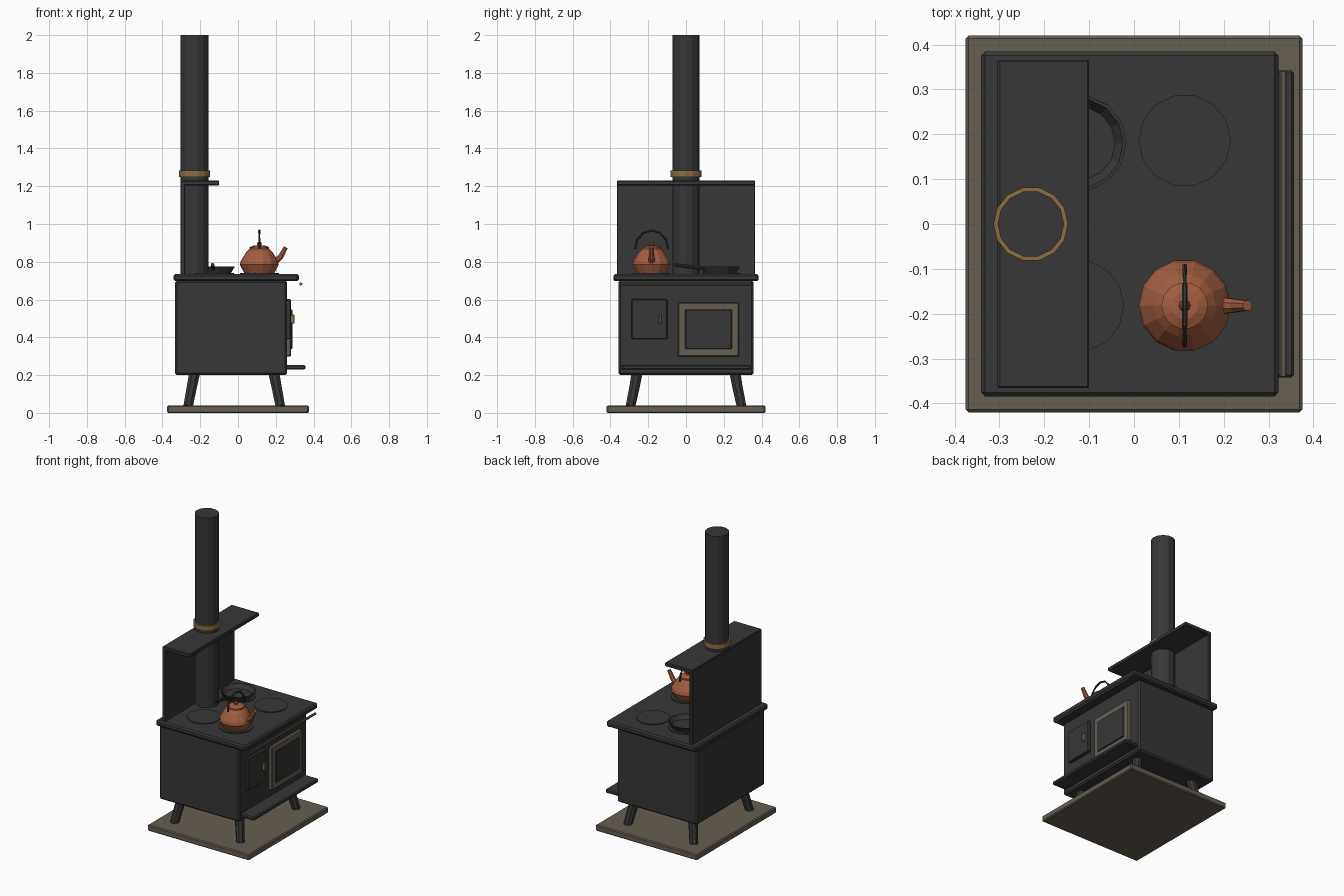
import bpy, bmesh, math
from mathutils import Vector

if "Cube" in bpy.data.objects:
    bpy.data.objects.remove(bpy.data.objects["Cube"], do_unlink=True)


def material(name, rgb):
    m = bpy.data.materials.new(name)
    m.use_nodes = True
    m.diffuse_color = (*rgb, 1)
    m.node_tree.nodes["Principled BSDF"].inputs["Base Color"].default_value = (*rgb, 1)
    return m


IRON = material("cast iron", (0.038, 0.038, 0.038))
STONE = material("warm grey stone", (0.135, 0.112, 0.085))
BRASS = material("aged brass", (0.27, 0.155, 0.05))
COPPER = material("copper", (0.36, 0.11, 0.05))


def finish(name, bm, mat):
    bmesh.ops.recalc_face_normals(bm, faces=bm.faces)
    mesh = bpy.data.meshes.new(name)
    bm.to_mesh(mesh)
    bm.free()
    mesh.materials.append(mat)
    obj = bpy.data.objects.new(name, mesh)
    bpy.context.collection.objects.link(obj)
    return obj


def box(name, x, y, z, mat, bevel=0.006):
    """Chamfered box from (min, max) ranges."""
    bm = bmesh.new()
    bmesh.ops.create_cube(bm, size=1)
    for v in bm.verts:
        v.co = [(a + b) / 2 + c * (b - a) for (a, b), c in zip((x, y, z), v.co)]
    if bevel:
        bmesh.ops.bevel(bm, geom=bm.edges[:], offset=bevel, segments=1, affect='EDGES')
    return finish(name, bm, mat)


def lathe(name, center, profile, mat, sides=14):
    """Turn (radius, height) points around a vertical axis, closing both ends."""
    bm = bmesh.new()
    rings = []
    for r, z in profile:
        rings.append([bm.verts.new((center[0] + r * math.cos(math.tau * i / sides),
                                    center[1] + r * math.sin(math.tau * i / sides), z))
                      for i in range(sides)])
    for a, b in zip(rings, rings[1:]):
        for i in range(sides):
            j = (i + 1) % sides
            bm.faces.new((a[i], a[j], b[j], b[i]))
    bm.faces.new(rings[0])
    bm.faces.new(rings[-1])
    return finish(name, bm, mat)


def tube(name, points, radii, mat, sides=8):
    """Sweep a polygon along a path."""
    pts = [Vector(p) for p in points]
    bm = bmesh.new()
    rings = []
    for i, p in enumerate(pts):
        t = (pts[min(i + 1, len(pts) - 1)] - pts[max(i - 1, 0)]).normalized()
        ref = Vector((0, 1, 0)) if abs(t.y) < 0.7 else Vector((1, 0, 0))
        u = t.cross(ref).normalized()
        w = t.cross(u)
        rings.append([bm.verts.new(p + radii[i] * (u * math.cos(math.tau * (k + 0.5) / sides)
                                                   + w * math.sin(math.tau * (k + 0.5) / sides)))
                      for k in range(sides)])
    for a, b in zip(rings, rings[1:]):
        for k in range(sides):
            j = (k + 1) % sides
            bm.faces.new((a[k], a[j], b[j], b[k]))
    bm.faces.new(rings[0])
    bm.faces.new(rings[-1])
    return finish(name, bm, mat)


# Hearth, legs and firebox
box("hearth_slab", (-0.375, 0.375), (-0.42, 0.42), (0, 0.04), STONE)
for end, x, sx in (("rear", -0.23, -1), ("front", 0.19, 1)):
    for side, sy in (("right", -1), ("left", 1)):
        tube(f"{end}_{side}_leg",
             [(x, sy * 0.26, 0.21), (x + sx * 0.014, sy * 0.272, 0.14), (x + sx * 0.034, sy * 0.294, 0.035)],
             [0.031, 0.029, 0.027], IRON)
box("stove_body", (-0.333, 0.26), (-0.358, 0.358), (0.2, 0.7), IRON, 0.01)
box("cooktop", (-0.341, 0.322), (-0.384, 0.384), (0.697, 0.735), IRON, 0.009)
box("ash_shelf", (0.25, 0.357), (-0.342, 0.342), (0.229, 0.254), IRON)

# Back panel, warming shelf and flue
box("back_panel", (-0.305, -0.28), (-0.366, 0.366), (0.73, 1.225), IRON, 0.004)
box("warming_shelf", (-0.303, -0.1), (-0.366, 0.366), (1.205, 1.23), IRON, 0.004)
lathe("flue_pipe", (-0.23, 0), [(0.074, 0.73), (0.074, 2)], IRON)
lathe("flue_collar", (-0.23, 0), [(0.083, 1.25), (0.083, 1.283)], BRASS)

# Doors, latch and towel rail
box("fire_door", (0.25, 0.28), (-0.288, -0.098), (0.39, 0.602), IRON, 0.005)
box("fire_door_latch", (0.275, 0.3), (-0.142, -0.129), (0.472, 0.52), BRASS, 0.003)
box("oven_door_frame", (0.25, 0.281), (-0.042, 0.28), (0.298, 0.585), STONE, 0.005)
box("oven_door_panel", (0.27, 0.288), (-0.004, 0.243), (0.338, 0.548), IRON, 0.004)
tube("towel_rail", [(0.333, -0.34, 0.682), (0.333, 0.34, 0.682)], [0.008, 0.008], STONE)

# Cooking plates
for end, x in (("rear", -0.125), ("front", 0.113)):
    for side, y in (("right", -0.182), ("left", 0.186)):
        lathe(f"{end}_{side}_plate", (x, y), [(0.103, 0.73), (0.103, 0.74)], IRON)

# Skillet with a shallow bowl
lathe("skillet", (-0.125, 0.18),
      [(0.088, 0.74), (0.108, 0.775), (0.101, 0.775), (0.083, 0.748)], IRON)
tube("skillet_handle", [(-0.13, 0.08, 0.764), (-0.135, -0.06, 0.785)], [0.009, 0.009], IRON)

# Kettle
KX, KY = 0.113, -0.182
lathe("kettle_body", (KX, KY),
      [(0.08, 0.74), (0.103, 0.785), (0.098, 0.805), (0.07, 0.85), (0.052, 0.868)], COPPER)
lathe("kettle_lid", (KX, KY), [(0.052, 0.866), (0.052, 0.877), (0.03, 0.886)], COPPER)
lathe("kettle_knob", (KX, KY), [(0.008, 0.88), (0.013, 0.895), (0.008, 0.906)], COPPER, 8)
tube("kettle_spout", [(KX + 0.075, KY, 0.795), (KX + 0.112, KY, 0.825), (KX + 0.14, KY, 0.877)],
     [0.021, 0.016, 0.012], COPPER)
arc = [math.pi * i / 6 for i in range(7)]
tube("kettle_handle",
     [(KX, KY + 0.088 * math.cos(a), 0.868 + 0.098 * math.sin(a)) for a in arc],
     [0.006] * 7, IRON, 6)
